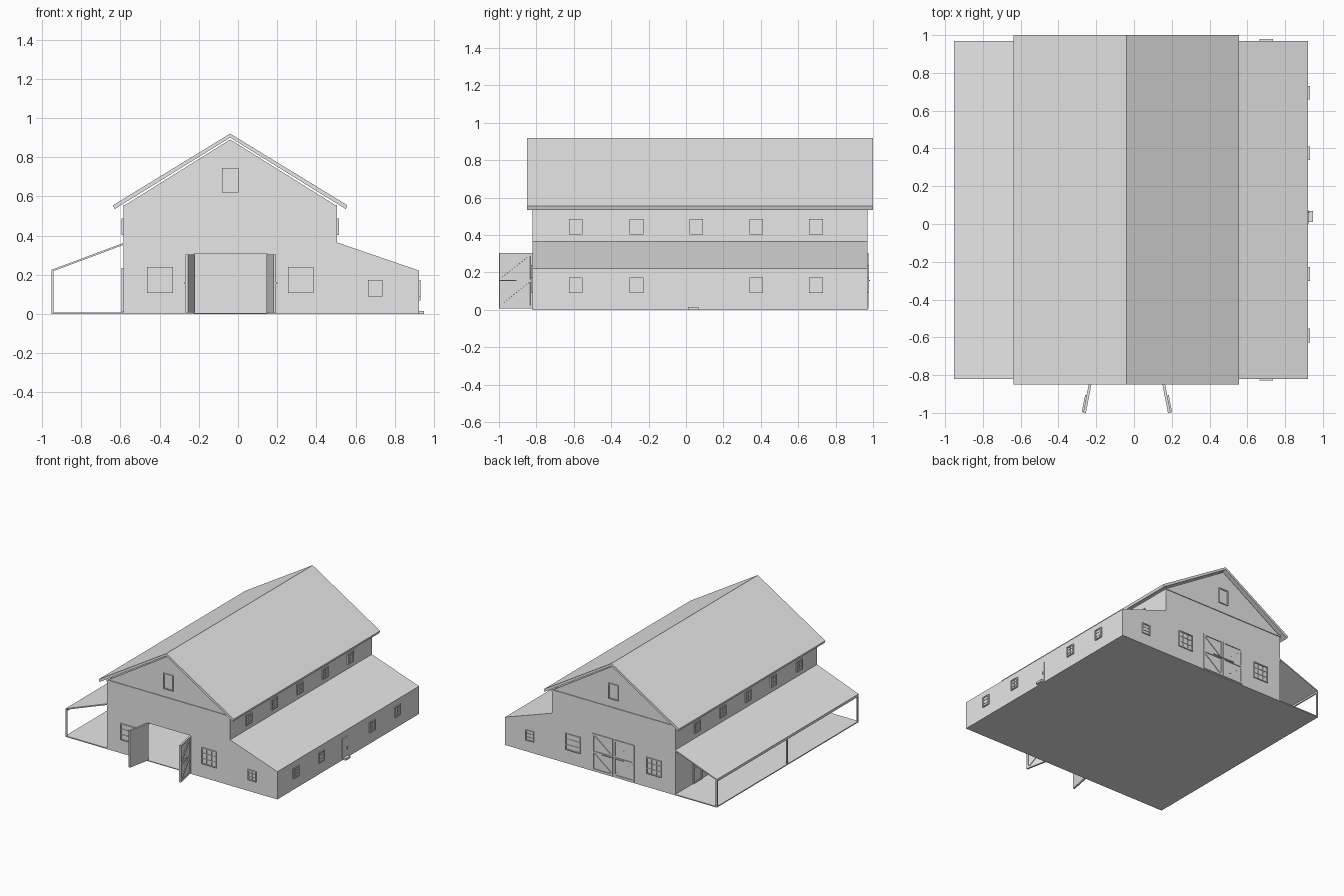
import bpy, bmesh, math
from mathutils import Matrix, Vector

cube = bpy.data.objects.get("Cube")
if cube:
    bpy.data.objects.remove(cube, do_unlink=True)

grey = bpy.data.materials.new("plain grey")
grey.use_nodes = True
GREY = (0.8, 0.8, 0.8, 1)
grey.diffuse_color = GREY
grey.node_tree.nodes["Principled BSDF"].inputs["Base Color"].default_value = GREY

FRONT, BACK, MID = -0.82, 0.97, -0.04
LEFT_X, RIGHT_X, EAVE = -0.585, 0.505, 0.55
FACING = {"front": 0, "right": 90, "back": 180, "left": -90}
WINDOW_Y = [-0.59, -0.265, 0.055, 0.375, 0.695]


def finish(bm, name):
    bmesh.ops.recalc_face_normals(bm, faces=bm.faces)
    mesh = bpy.data.meshes.new(name)
    bm.to_mesh(mesh)
    bm.free()
    mesh.materials.append(grey)
    obj = bpy.data.objects.new(name, mesh)
    bpy.context.collection.objects.link(obj)
    return obj


def add_box(bm, lo, hi):
    lo, hi = Vector(lo), Vector(hi)
    size = [abs(c) for c in hi - lo]
    m = Matrix.Translation((lo + hi) / 2) @ Matrix.Diagonal((*size, 1))
    bmesh.ops.create_cube(bm, size=1, matrix=m)


def add_bar(bm, a, b, width, depth):
    """Flat bar between two points of a wall panel, standing out from it."""
    a, b = Vector(a), Vector(b)
    d, c = b - a, (a + b) / 2
    m = (Matrix.Translation((c.x, -depth / 2, c.y))
         @ Matrix.Rotation(-math.atan2(d.y, d.x), 4, "Y")
         @ Matrix.Diagonal((d.length, depth, width, 1)))
    bmesh.ops.create_cube(bm, size=1, matrix=m)


def box(name, lo, hi):
    bm = bmesh.new()
    add_box(bm, lo, hi)
    return finish(bm, name)


def prism(name, profile, y0, y1):
    """Extrude an x-z outline along the length of the building."""
    bm = bmesh.new()
    face = bm.faces.new([bm.verts.new((x, y0, z)) for x, z in profile])
    new = bmesh.ops.extrude_face_region(bm, geom=[face])["geom"]
    verts = [v for v in new if isinstance(v, bmesh.types.BMVert)]
    bmesh.ops.translate(bm, verts=verts, vec=(0, y1 - y0, 0))
    return finish(bm, name)


def cut(obj, cutter):
    mod = obj.modifiers.new("cut", "BOOLEAN")
    mod.operation, mod.solver, mod.object = "DIFFERENCE", "EXACT", cutter
    cutter.hide_render = True
    cutter.hide_set(True)
    cutter.display_type = "WIRE"


def place(obj, origin, angle):
    obj.matrix_world = Matrix.Translation(origin) @ Matrix.Rotation(math.radians(angle), 4, "Z")


def window(name, side, origin, w, h, cols, rows):
    """Framed window with glazing bars, centred on origin."""
    bm = bmesh.new()
    u, v, t = w / 2, h / 2, 0.008
    for s in (-1, 1):
        add_bar(bm, (-u, s * (v - t / 2)), (u, s * (v - t / 2)), t, 0.009)
        add_bar(bm, (s * (u - t / 2), -v), (s * (u - t / 2), v), t, 0.009)
    for i in range(1, cols):
        x = -u + w * i / cols
        add_bar(bm, (x, -v), (x, v), 0.005, 0.006)
    for i in range(1, rows):
        z = -v + h * i / rows
        add_bar(bm, (-u, z), (u, z), 0.005, 0.006)
    add_box(bm, (-u, -0.002, -v), (u, 0, v))
    place(finish(bm, name), origin, FACING[side])


def barn_door(name, origin, angle, s):
    """Braced door leaf; its hinge is at the origin and it extends along s."""
    bm = bmesh.new()
    w, h, t = 0.182, 0.295, 0.014
    add_box(bm, (0, 0, 0), (s * w, 0.008, h))
    for z in (t / 2, h / 2, h - t / 2):
        add_bar(bm, (0, z), (s * w, z), t, 0.006)
    for x in (t / 2, w - t / 2):
        add_bar(bm, (s * x, 0), (s * x, h), t, 0.006)
    for z in (0.015, h / 2 + 0.01):
        add_bar(bm, (s * (w - t), z), (s * t, z + 0.12), 0.012, 0.005)
    add_box(bm, (s * 0.09, -0.014, 0.145), (s * w, -0.005, 0.152))
    place(finish(bm, name), origin, angle)


# Main hall and enclosed side wing
hall = prism("hall_walls", [(LEFT_X, 0), (RIGHT_X, 0), (RIGHT_X, EAVE), (MID, 0.89),
                            (LEFT_X, EAVE)], FRONT, BACK)
cut(hall, box("hall_interior_cutter", (LEFT_X + 0.01, FRONT + 0.01, 0.006),
              (RIGHT_X - 0.01, BACK - 0.01, 0.54)))
cut(hall, box("doorway_cutter", (-0.225, FRONT - 0.1, 0.006), (0.15, FRONT + 0.05, 0.305)))
prism("side_wing", [(RIGHT_X, 0), (0.922, 0), (0.922, 0.222), (RIGHT_X, 0.365)], FRONT, BACK)

# Overhanging gable roof
prism("main_roof", [(MID, 0.92), (0.557, 0.555), (0.55, 0.535), (MID, 0.9),
                    (-0.63, 0.535), (-0.637, 0.555)], -0.85, 1.0)

# Open porch with floor, sloping roof, edge beam and posts
box("porch_floor", (-0.952, FRONT, 0), (LEFT_X, BACK, 0.008))
prism("porch_roof", [(LEFT_X, 0.362), (-0.952, 0.225), (-0.952, 0.215), (LEFT_X, 0.352)],
      FRONT, BACK)
box("porch_beam", (-0.952, FRONT, 0.205), (-0.942, BACK, 0.222))
for label, y in (("front", FRONT + 0.006), ("middle", 0.075), ("back", BACK - 0.006)):
    box(f"porch_post_{label}", (-0.952, y - 0.006, 0), (-0.94, y + 0.006, 0.215))

# End walls: trim board, gable shutter and windows
for side, y, out in (("front", FRONT, -1), ("back", BACK, 1)):
    box(f"{side}_trim_board", (LEFT_X, y, 0.543), (RIGHT_X, y + out * 0.006, 0.556))
    window(f"{side}_gable_shutter", side, (MID, y, 0.682), 0.085, 0.125, 1, 1)
    for label, x in (("right", -0.398), ("left", 0.32)):
        window(f"{side}_{label}_window", side, (x, y, 0.174), 0.132, 0.132, 3, 3)
    window(f"{side}_wing_window", side, (0.7, y, 0.132), 0.073, 0.084, 2, 3)

# Clerestory rows, wing windows and stable doors under the porch
for i, y in enumerate(WINDOW_Y):
    window(f"left_high_window_{i}", "left", (LEFT_X, y, 0.445), 0.073, 0.084, 2, 3)
    window(f"right_high_window_{i}", "right", (RIGHT_X, y, 0.445), 0.073, 0.084, 2, 3)
    window(f"stable_door_{i}", "left", (LEFT_X, y, 0.122), 0.11, 0.225, 1, 2)
    if i != 2:
        window(f"wing_side_window_{i}", "right", (0.922, y, 0.132), 0.073, 0.084, 2, 3)

# Small side door with step and handle
box("side_door", (0.922, 0, 0.01), (0.924, 0.075, 0.17))
box("side_step", (0.922, 0.01, 0), (0.948, 0.068, 0.016))
box("side_door_handle", (0.922, 0.058, 0.068), (0.93, 0.063, 0.09))

# Double doors: front pair swung open, back pair closed
barn_door("front_right_door", (-0.228, FRONT, 0.008), -101, 1)
barn_door("front_left_door", (0.153, FRONT, 0.008), 101, -1)
barn_door("back_left_door", (0.147, BACK, 0.008), 180, 1)
barn_door("back_right_door", (-0.223, BACK, 0.008), 180, -1)
